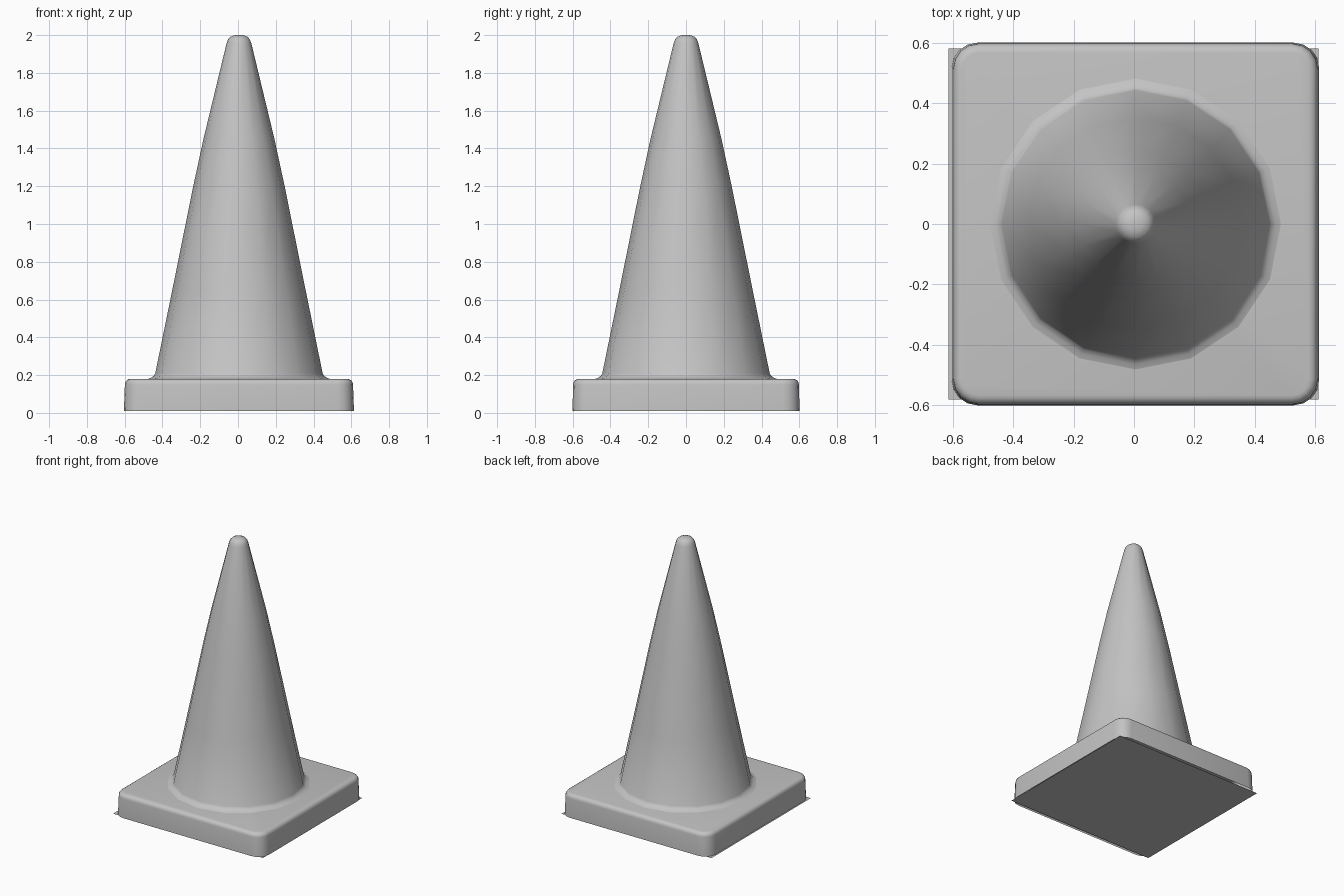
import bpy, bmesh, math

if "Cube" in bpy.data.objects:
    bpy.data.objects.remove(bpy.data.objects["Cube"])

grey = bpy.data.materials.new("mid grey")
grey.diffuse_color = (0.55, 0.55, 0.55, 1)
grey.use_nodes = True
grey.node_tree.nodes["Principled BSDF"].inputs["Base Color"].default_value = grey.diffuse_color
CX = 0.005  # body sits a touch off the floor sheet


def loft(name, loops, cap_top=True, angle=50):
    """Skin a stack of equal-length point loops, open at the bottom."""
    bm = bmesh.new()
    rings = [[bm.verts.new(p) for p in loop] for loop in loops]
    n = len(rings[0])
    for a, b in zip(rings, rings[1:]):
        for i in range(n):
            j = (i + 1) % n
            bm.faces.new((a[i], a[j], b[j], b[i]))
    if cap_top:
        bm.faces.new(rings[-1])
    mesh = bpy.data.meshes.new(name)
    bm.to_mesh(mesh)
    bm.free()
    mesh.materials.append(grey)
    ob = bpy.data.objects.new(name, mesh)
    bpy.context.collection.objects.link(ob)
    bpy.ops.object.select_all(action='DESELECT')
    ob.select_set(True)
    bpy.context.view_layer.objects.active = ob
    bpy.ops.object.shade_smooth_by_angle(angle=math.radians(angle))
    return ob


def rounded_rect(hx, hy, r, z, seg=4):
    pts = []
    for k, (sx, sy) in enumerate(((1, 1), (-1, 1), (-1, -1), (1, -1))):
        for s in range(seg + 1):
            a = math.pi / 2 * (k + s / seg)
            pts.append((CX + sx * (hx - r) + r * math.cos(a),
                        sy * (hy - r) + r * math.sin(a), z))
    return pts


def circle(r, z, n=16):
    return [(CX + r * math.cos(2 * math.pi * i / n),
             r * math.sin(2 * math.pi * i / n), z) for i in range(n)]


# square foot with rounded corners and a rolled top edge
foot = [rounded_rect(0.609, 0.601, 0.085, 0.01)]
for s in range(5):
    a = math.pi / 2 * s / 4
    inset = 0.03 * (1 - math.cos(a))
    foot.append(rounded_rect(0.604 - inset, 0.598 - inset, 0.085 - inset,
                             0.15 + 0.03 * math.sin(a)))
loft("foot", foot)

# tall sixteen-sided cone: flared root, faint bulge, rounded tip
profile = [(0.485, 0.179), (0.465, 0.186), (0.45, 0.197), (0.443, 0.21),
           (0.353, 0.65), (0.242, 1.2), (0.188, 1.45), (0.066, 1.955),
           (0.058, 1.977), (0.045, 1.991), (0.025, 1.999), (0.004, 2.0)]
loft("cone", [circle(r, z) for r, z in profile])

# thin floor sheet closing the underside
loft("floor_sheet", [[(-0.615, 0.581, 0.01), (0.611, 0.581, 0.01),
                      (0.611, -0.581, 0.01), (-0.615, -0.581, 0.01)]])
